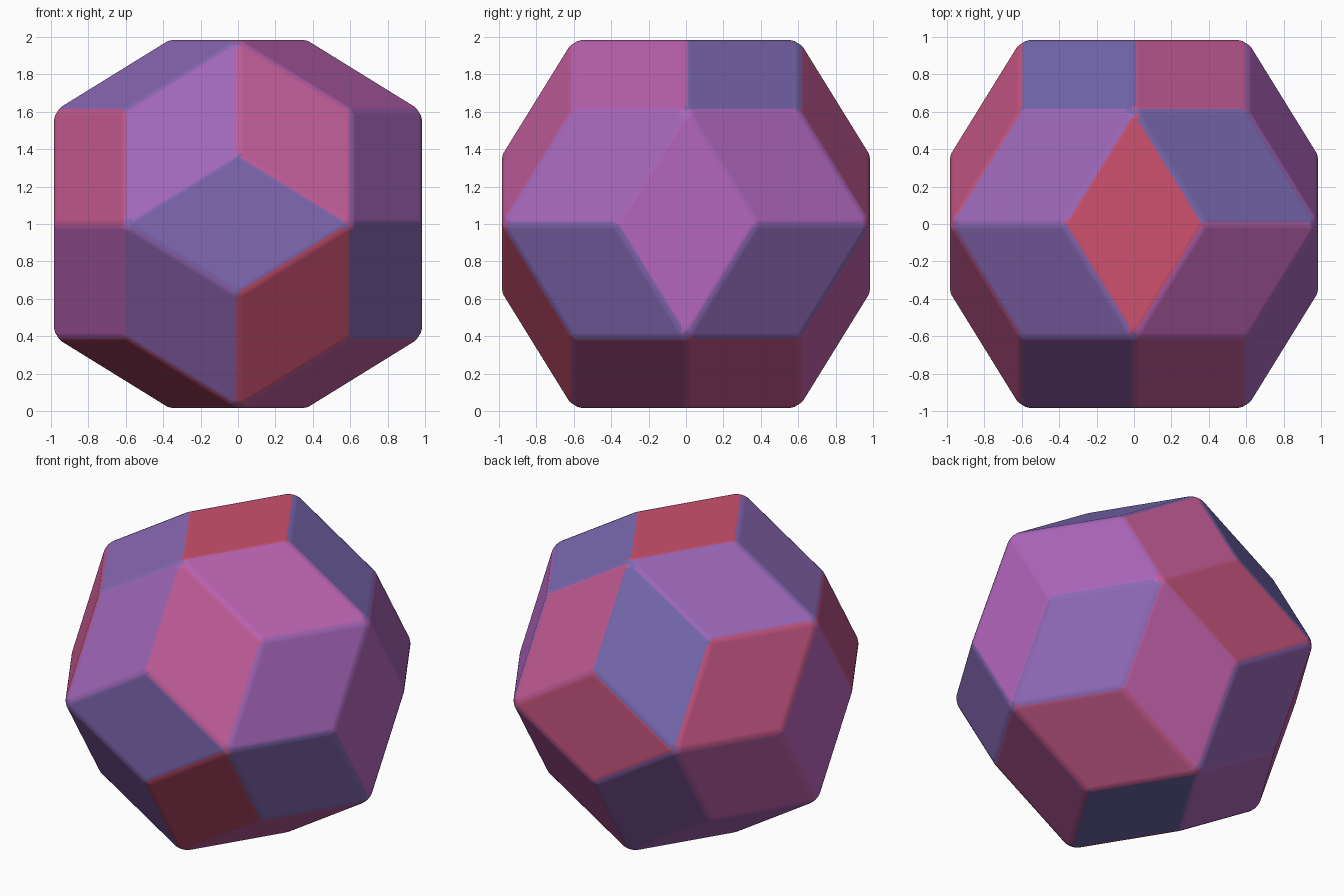
import bpy, bmesh, math
from itertools import product
from mathutils import Vector

if "Cube" in bpy.data.objects:
    bpy.data.objects.remove(bpy.data.objects["Cube"])

R = 0.985                      # centre to face
PHI = (1 + math.sqrt(5)) / 2

# Corner points: 12 five-way corners and 20 three-way corners
corners = set()
for a, b in product((1, -1), repeat=2):
    for p in ((a, b * PHI, 0), (0, a * PHI, b / PHI)):
        for k in range(3):
            corners.add(tuple(p[-k:] + p[:-k]))
corners |= set(product((1, -1), repeat=3))
corners = [Vector(c) * R / PHI for c in sorted(corners)]

# Rank of each face direction (opposite faces add up to 31)
A, B, C = 0.5 / PHI, 0.5, 0.5 * PHI
ranks = {
    (0, 0, 1): 30, (0, -1, 0): 4, (1, 0, 0): 15,
    (-A, -C, B): 11, (A, -C, B): 22, (-A, -C, -B): 8, (A, -C, -B): 29,
    (-B, A, C): 10, (B, A, C): 3, (-B, -A, C): 6, (B, -A, C): 18,
    (C, -B, A): 12, (C, B, A): 14, (C, -B, -A): 5, (C, B, -A): 7,
}

# Colour ramp from blue-violet through purple to rose
STOPS = [(0.44, 0.41, 0.68), (0.71, 0.40, 0.74), (0.80, 0.32, 0.43)]


def ramp(rank):
    t = (rank - 1) / 29 * 2
    i = min(int(t), 1)
    f = t - i
    rgb = [STOPS[i][k] * (1 - f) + STOPS[i + 1][k] * f for k in range(3)]
    return [c ** 2.2 for c in rgb] + [1]


mesh = bpy.data.meshes.new("die_body")
die = bpy.data.objects.new("die_body", mesh)
bpy.context.collection.objects.link(die)
for rank in range(1, 31):
    mat = bpy.data.materials.new(f"face_colour_{rank}")
    mat.diffuse_color = ramp(rank)
    mat.use_nodes = True
    mat.node_tree.nodes["Principled BSDF"].inputs["Base Color"].default_value = mat.diffuse_color
    mesh.materials.append(mat)

# One rhombus per direction, made of the corners lying on its plane
bm = bmesh.new()
verts = [bm.verts.new(c) for c in corners]
for direction, rank in ranks.items():
    for sign in (1, -1):
        n = Vector(direction).normalized() * sign
        u = n.orthogonal().normalized()
        w = n.cross(u)
        ring = [v for v in verts if v.co.dot(n) > R - 0.001]
        ring.sort(key=lambda v: math.atan2(v.co.dot(w), v.co.dot(u)))
        face = bm.faces.new(ring)
        face.material_index = (rank if sign > 0 else 31 - rank) - 1
bm.normal_update()
bm.to_mesh(mesh)
bm.free()
die.location.z = 1

# Softly rounded edges
bevel = die.modifiers.new("rounded_edges", "BEVEL")
bevel.width = 0.03
bevel.segments = 3
bevel.limit_method = "NONE"
bevel.harden_normals = True
bpy.context.view_layer.objects.active = die
die.select_set(True)
bpy.ops.object.shade_smooth()
